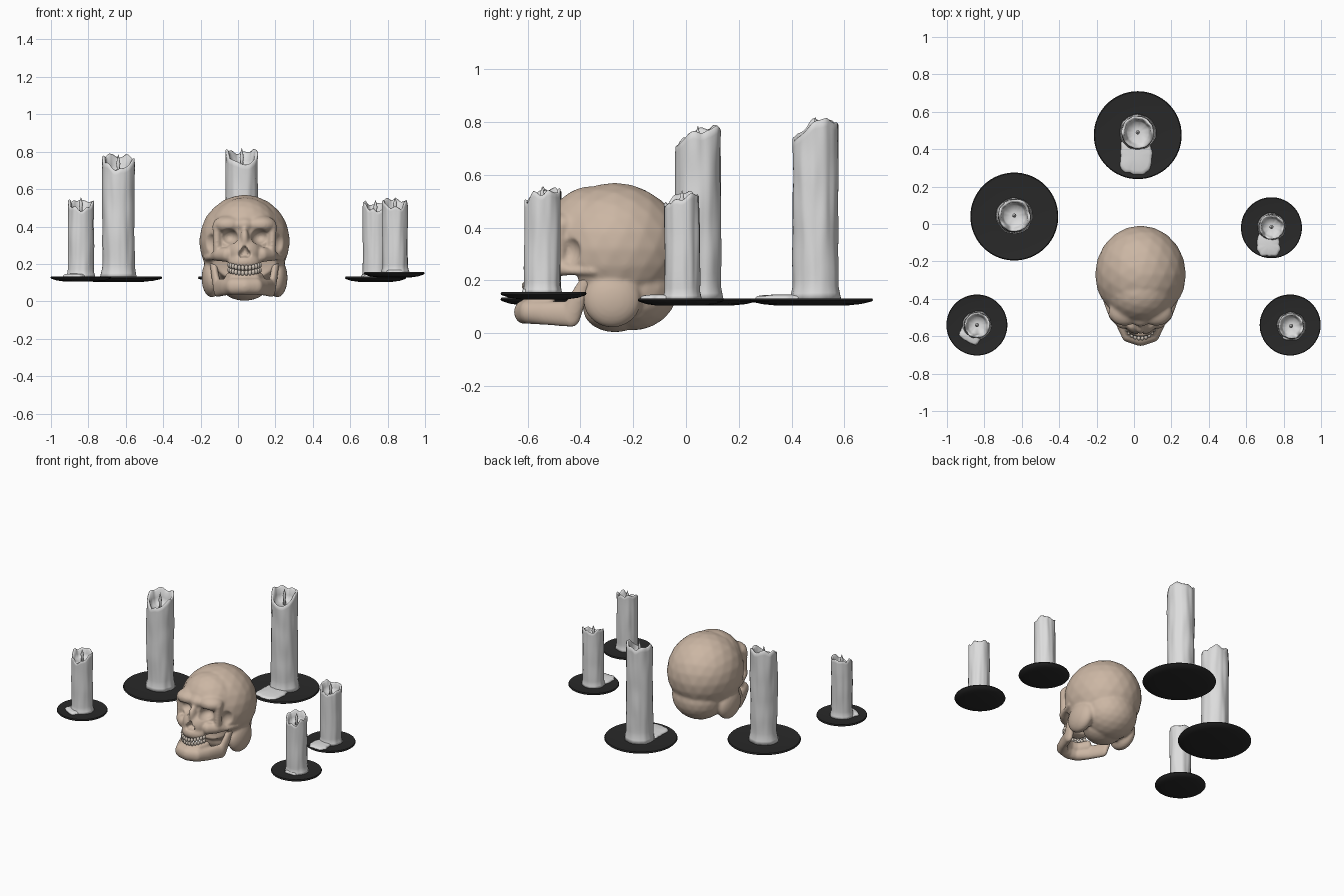
import bpy, bmesh, math
from mathutils import Matrix, Vector, noise

if "Cube" in bpy.data.objects:
    bpy.data.objects.remove(bpy.data.objects["Cube"])

CX = 0.035  # skull centre line


def material(name, rgb):
    m = bpy.data.materials.new(name)
    m.diffuse_color = (*rgb, 1)
    m.use_nodes = True
    m.node_tree.nodes["Principled BSDF"].inputs["Base Color"].default_value = m.diffuse_color
    return m


BONE = material("bone", (0.60, 0.47, 0.37))
TOOTH = material("tooth", (0.66, 0.58, 0.50))
WAX = material("wax", (0.72, 0.72, 0.72))
IRON = material("black_iron", (0.022, 0.022, 0.022))


def add_object(name, bm, mat=None):
    me = bpy.data.meshes.new(name)
    bmesh.ops.recalc_face_normals(bm, faces=bm.faces[:])
    bm.to_mesh(me)
    bm.free()
    me.shade_smooth()
    if mat:
        me.materials.append(mat)
    ob = bpy.data.objects.new(name, me)
    bpy.context.collection.objects.link(ob)
    return ob


def ellipsoids(bm, parts):
    """Parts are (x, y, z, rx, ry, rz), mirrored when off centre."""
    for x, y, z, rx, ry, rz in parts:
        for s in ((1, -1) if abs(x) > 1e-4 else (1,)):
            m = Matrix.Translation((CX + s * x, y, z)) @ Matrix.Diagonal((rx, ry, rz, 1))
            bmesh.ops.create_icosphere(bm, subdivisions=3, radius=1, matrix=m)


def chain(pts, n=7):
    out = []
    for a, b in zip(pts, pts[1:]):
        out += [tuple(p + (q - p) * i / n for p, q in zip(a, b)) for i in range(n + 1)]
    return out


def bake(ob):
    dg = bpy.context.evaluated_depsgraph_get()
    me = bpy.data.meshes.new_from_object(ob.evaluated_get(dg))
    ob.modifiers.clear()
    ob.data = me


def remesh(ob, size, smooth=0):
    mod = ob.modifiers.new("remesh", 'REMESH')
    mod.mode = 'VOXEL'
    mod.voxel_size = size
    if smooth:
        sm = ob.modifiers.new("smooth", 'SMOOTH')
        sm.factor = 0.5
        sm.iterations = smooth
    bake(ob)


def blob(name, parts):
    bm = bmesh.new()
    ellipsoids(bm, parts)
    return add_object(name, bm)


def finish(ob, mat):
    ob.data.materials.clear()
    ob.data.materials.append(mat)
    ob.data.shade_smooth()


# Skull: fused masses
skull = blob("skull", [
    (0, -0.27, 0.32, 0.243, 0.262, 0.25),        # braincase
    (0, -0.36, 0.37, 0.19, 0.172, 0.187),        # forehead
    (0, -0.20, 0.17, 0.18, 0.17, 0.16),          # back of the base
    (0, -0.27, 0.09, 0.13, 0.12, 0.087),         # base
    (0.175, -0.28, 0.125, 0.055, 0.11, 0.105),   # side lobes
    (0.085, -0.47, 0.41, 0.085, 0.075, 0.05),    # brows
    (0, -0.48, 0.41, 0.06, 0.07, 0.045),
    (0, -0.55, 0.335, 0.024, 0.04, 0.055),       # nose bridge
    (0, -0.505, 0.26, 0.095, 0.09, 0.09),        # middle face
    (0, -0.535, 0.21, 0.088, 0.07, 0.05),        # upper jaw
])
remesh(skull, 0.009)

# Eye sockets, nose opening, temple hollows and the gap behind the face
cutter = blob("skull_cutter", [
    (0.083, -0.54, 0.345, 0.05, 0.075, 0.043),
    (0.016, -0.59, 0.252, 0.019, 0.05, 0.019),
    (0, -0.59, 0.272, 0.015, 0.05, 0.03),
    (0.20, -0.45, 0.31, 0.05, 0.05, 0.06),
    (0, -0.45, 0.17, 0.40, 0.05, 0.10),
])
cutter.hide_render = True
remesh(cutter, 0.009)
cut = skull.modifiers.new("cut", 'BOOLEAN')
cut.operation = 'DIFFERENCE'
cut.solver = 'EXACT'
cut.object = cutter
bake(skull)
bpy.data.objects.remove(cutter)

# Cheekbones, arches and outer eye rims, fused on after cutting
bm = bmesh.new()
bm.from_mesh(skull.data)
ellipsoids(bm, chain([(0.095, -0.525, 0.25, 0.035, 0.035, 0.04),
                      (0.14, -0.485, 0.25, 0.03, 0.035, 0.035),
                      (0.175, -0.43, 0.236, 0.016, 0.03, 0.016),
                      (0.20, -0.35, 0.236, 0.02, 0.03, 0.02)]))
ellipsoids(bm, chain([(0.145, -0.485, 0.26, 0.022, 0.028, 0.03),
                      (0.15, -0.48, 0.40, 0.022, 0.03, 0.03)]))
bm.to_mesh(skull.data)
bm.free()
remesh(skull, 0.007, 6)
finish(skull, BONE)

# Lower jaw
jaw = blob("lower_jaw", chain([
    (0, -0.615, 0.08, 0.05, 0.037, 0.045),
    (0.06, -0.60, 0.08, 0.04, 0.033, 0.045),
    (0.105, -0.53, 0.075, 0.026, 0.035, 0.045),
    (0.145, -0.435, 0.072, 0.022, 0.038, 0.05),
    (0.158, -0.405, 0.14, 0.02, 0.03, 0.04),
    (0.165, -0.375, 0.20, 0.02, 0.024, 0.03)])
    + chain([(0, -0.59, 0.115, 0.04, 0.025, 0.035),
             (0.055, -0.575, 0.115, 0.03, 0.025, 0.035),
             (0.085, -0.52, 0.12, 0.02, 0.025, 0.035)]))
remesh(jaw, 0.007, 5)
finish(jaw, BONE)

# Teeth: two curved rows
bm = bmesh.new()
for z, ry in ((0.179, 0.095), (0.152, 0.09)):
    for i in range(6):
        a = math.radians(6.5 + 13 * i)
        x = 0.086 * math.sin(a)
        ellipsoids(bm, [(x, -0.517 - ry * math.cos(a), z + 2.2 * x * x, 0.010, 0.011, 0.015)])
add_object("teeth", bm, TOOTH)


def loft(bm, rings, cap_start=True):
    """Skin closed rings of points; cap the ends."""
    vs = [[bm.verts.new(p) for p in ring] for ring in rings]
    n = len(vs[0])
    for a, b in zip(vs, vs[1:]):
        for i in range(n):
            j = (i + 1) % n
            bm.faces.new((a[i], a[j], b[j], b[i]))
    if cap_start:
        bm.faces.new(vs[0][::-1])
    bm.faces.new(vs[-1])


def circle(x, y, z, r, n):
    return [(x + r * math.cos(2 * math.pi * i / n), y + r * math.sin(2 * math.pi * i / n), z)
            for i in range(n)]


def plate(name, x, y, top, r):
    bm = bmesh.new()
    prof = [(0.55, -0.026), (0.8, -0.020), (0.98, -0.010), (1.0, -0.005),
            (0.98, 0.002), (0.93, 0.0), (0.4, -0.002)]
    loft(bm, [circle(x, y, top + dz, r * k, 64) for k, dz in prof])
    ob = add_object(name, bm, IRON)
    ob.data.set_sharp_from_angle(angle=math.radians(40))


def candle(name, x, y, base, top, r, drop, seed):
    n, rows = 56, 26
    ang = [2 * math.pi * i / n for i in range(n)]
    off = Vector((seed * 7.3, seed * 3.1, 0))

    def rim(a):  # melted rim, lowest toward the front
        notch = max(0, math.cos(a + math.pi / 2)) ** 1.5
        wob = noise.noise(Vector((1.6 * math.cos(a), 1.6 * math.sin(a), 5)) + off)
        return top - drop * notch - 0.02 + 0.035 * max(-1, min(0.55, wob))

    def radius(a, z):  # runs of wax down the side
        c, s = math.cos(a), math.sin(a)
        big = noise.noise(Vector((c, s, z * 7)) + off)
        run = noise.noise(Vector((3 * c, 3 * s, z * 4)) + off)
        return r * (0.99 + 0.05 * big + 0.06 * run)

    def ring(k, zf):
        out = []
        for a in ang:
            z = zf(a)
            q = radius(a, z) * k
            out.append((x + q * math.cos(a), y + q * math.sin(a), z))
        return out

    rings = []
    for j in range(rows + 1):
        t = j / rows
        flare = 1 + 0.12 * max(0, 1 - t * 12)
        rings.append(ring(flare, lambda a: base + (rim(a) - base) * t))
    floor = top - drop - 0.035
    rings.append(ring(0.93, lambda a: rim(a) + 0.005))
    rings.append(ring(0.82, lambda a: rim(a) - 0.004))
    rings.append(ring(0.74, lambda a: rim(a) * 0.5 + floor * 0.5))
    rings.append(ring(0.64, lambda a: floor + 0.006))
    rings.append(ring(0.2, lambda a: floor))
    bm = bmesh.new()
    loft(bm, rings)
    add_object(name, bm, WAX)
    # wick
    bm = bmesh.new()
    h = top - floor
    prof = [(0.010, -0.01), (0.008, 0.35 * h), (0.011, 0.55 * h), (0.006, 0.8 * h), (0.001, h)]
    loft(bm, [circle(x, y, floor + dz, q, 10) for q, dz in prof])
    add_object(name + "_wick", bm, WAX)


def puddle(name, x, y, z, hx, hy, rot, seed):
    n = 48
    rings = []
    for k, dz in ((1.0, -0.003), (0.99, 0.004), (0.93, 0.010), (0.8, 0.013), (0.3, 0.016)):
        ring = []
        for i in range(n):
            a = 2 * math.pi * i / n
            c, s = math.cos(a), math.sin(a)
            q = k * (abs(c) ** 4 + abs(s) ** 4) ** -0.25
            q *= 0.97 + 0.12 * noise.noise(Vector((3 * c, 3 * s, seed * 4.7)))
            p = Matrix.Rotation(rot, 3, 'Z') @ Vector((hx * c * q, hy * s * q, 0))
            ring.append((x + p.x, y + p.y, z + dz))
        rings.append(ring)
    bm = bmesh.new()
    loft(bm, rings)
    add_object(name, bm, WAX)


# name, plate x, y, plate radius, candle x, y, base, top, candle radius, rim drop
SETS = [
    ("back", 0.02, 0.475, 0.235, 0.02, 0.49, 0.130, 0.82, 0.088, 0.075),
    ("left", -0.64, 0.04, 0.235, -0.64, 0.045, 0.130, 0.785, 0.088, 0.075),
    ("right", 0.735, -0.02, 0.163, 0.735, -0.015, 0.130, 0.54, 0.068, 0.045),
    ("front_left", -0.84, -0.54, 0.163, -0.84, -0.54, 0.132, 0.555, 0.069, 0.045),
    ("front_right", 0.835, -0.54, 0.163, 0.84, -0.545, 0.154, 0.555, 0.069, 0.045),
]
for k, (nm, px, py, pr, x, y, base, top, r, drop) in enumerate(SETS):
    plate(nm + "_plate", px, py, base, pr)
    candle(nm + "_candle", x, y, base - 0.003, top, r, drop, k + 1)

# Wax spilled on the plates
puddle("back_puddle", 0.01, 0.365, 0.130, 0.085, 0.10, 0, 1)
puddle("right_puddle", 0.72, -0.11, 0.130, 0.062, 0.065, 0, 2)
puddle("front_left_puddle", -0.875, -0.595, 0.132, 0.06, 0.038, -0.5, 3)
puddle("front_right_puddle", 0.84, -0.60, 0.154, 0.045, 0.022, 0, 4)
